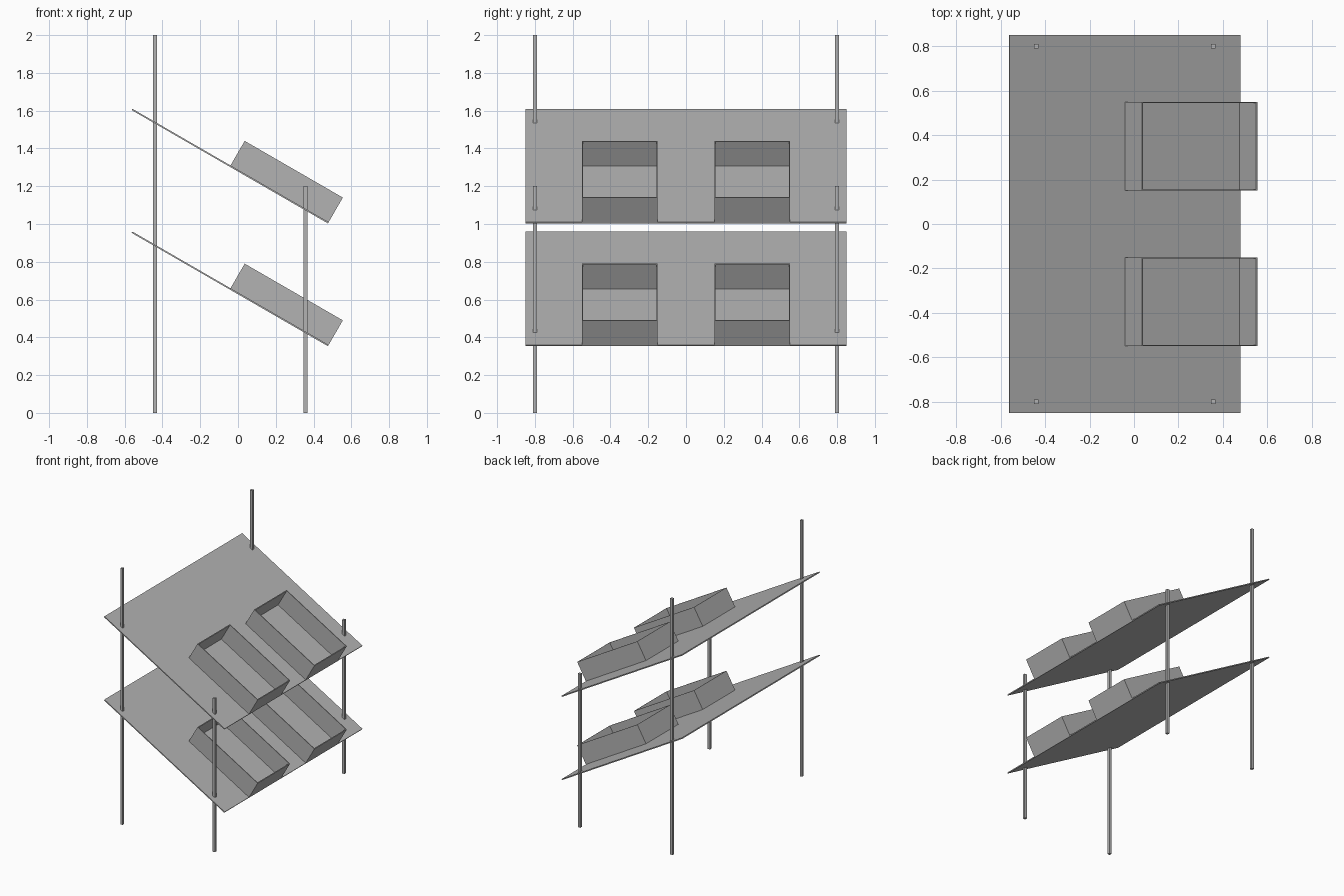
import bpy, bmesh, math
from mathutils import Matrix, Vector

cube = bpy.data.objects.get("Cube")
if cube:
    bpy.data.objects.remove(cube, do_unlink=True)

grey = bpy.data.materials.new("plain grey")
grey.use_nodes = True
colour = (0.45, 0.45, 0.45, 1)
grey.diffuse_color = colour
grey.node_tree.nodes["Principled BSDF"].inputs["Base Color"].default_value = colour


def box(name, low, high, place=Matrix(), open_ends=False):
    """Box between two corners; open_ends leaves only the four side walls."""
    low, high = Vector(low), Vector(high)
    bm = bmesh.new()
    bmesh.ops.create_cube(bm, size=1)
    if open_ends:
        ends = [f for f in bm.faces if abs(f.normal.z) > 0.9]
        bmesh.ops.delete(bm, geom=ends, context='FACES_ONLY')
    bmesh.ops.scale(bm, vec=high - low, verts=bm.verts)
    bmesh.ops.translate(bm, vec=(low + high) / 2, verts=bm.verts)
    mesh = bpy.data.meshes.new(name)
    bm.to_mesh(mesh)
    bm.free()
    mesh.materials.append(grey)
    obj = bpy.data.objects.new(name, mesh)
    obj.matrix_world = place
    bpy.context.collection.objects.link(obj)
    return obj


# Two sloping shelves, each carrying two open bins at the low edge
for level, z in (("lower", 0.36), ("upper", 1.01)):
    slope = Matrix.Translation((0.48, 0, z)) @ Matrix.Rotation(math.radians(30), 4, 'Y')
    box(level + "_shelf", (-1.2, -0.85, -0.008), (0, 0.85, 0), slope)
    for side, y in (("front", -0.35), ("back", 0.35)):
        tray = box(f"{level}_{side}_bin", (-0.6, y - 0.2, 0), (0, y + 0.2, 0.15),
                   slope, open_ends=True)
        walls = tray.modifiers.new("wall thickness", 'SOLIDIFY')
        walls.thickness = 0.006
        walls.offset = -1
        walls.use_even_offset = True

# Square posts: tall at the high edge, short at the low edge
for side, y in (("front", -0.8), ("back", 0.8)):
    for size, x, top in (("tall", -0.44, 2.0), ("short", 0.357, 1.2)):
        box(f"{side}_{size}_post", (x - 0.01, y - 0.01, 0), (x + 0.01, y + 0.01, top))
